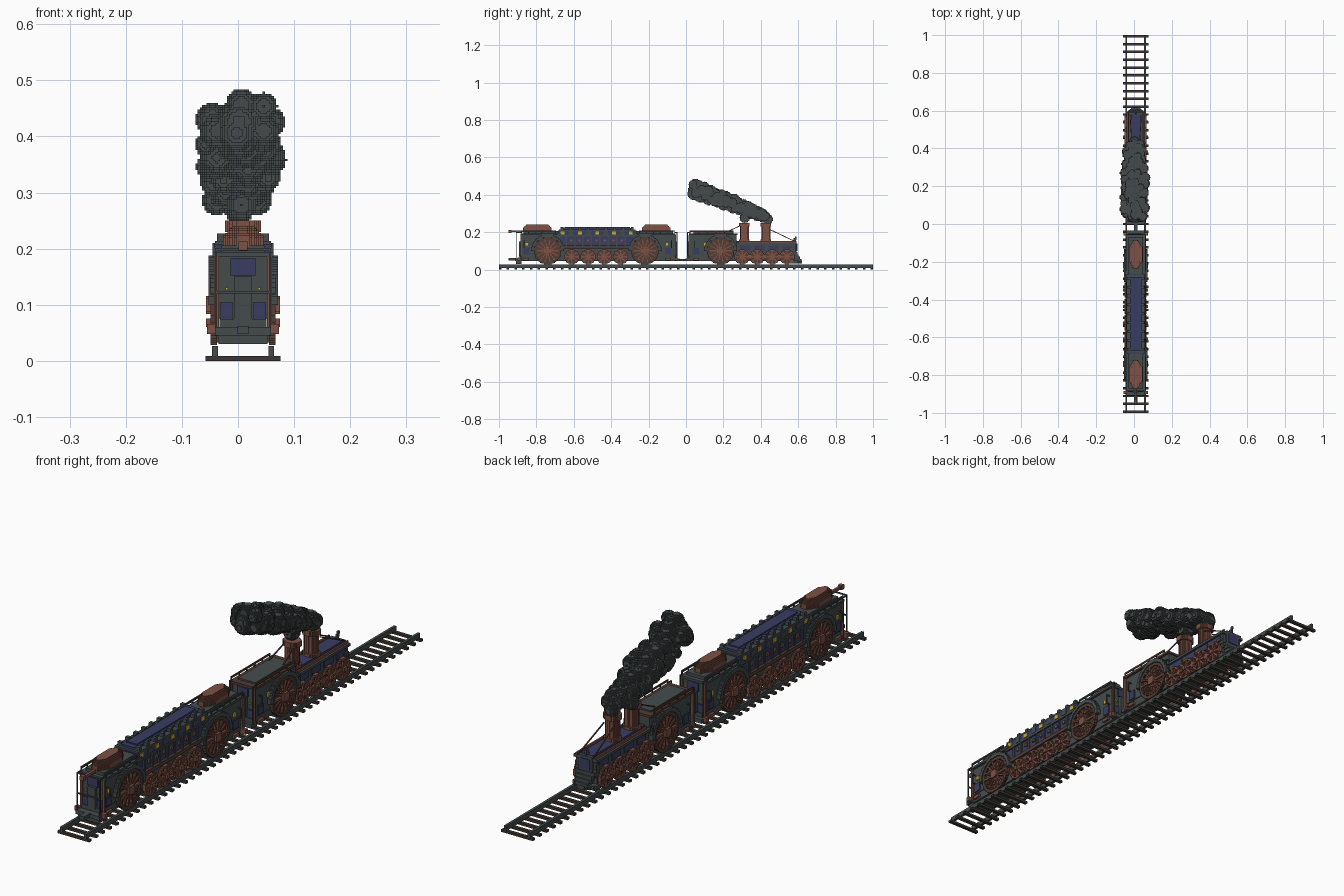
import bpy, bmesh, math, random
from mathutils import Vector

if "Cube" in bpy.data.objects:
    bpy.data.objects.remove(bpy.data.objects["Cube"])

random.seed(11)
XC, S = 0.009, 0.004          # train centre line, voxel size


def material(name, rgb):
    m = bpy.data.materials.new(name)
    m.diffuse_color = (*rgb, 1)
    m.use_nodes = True
    m.node_tree.nodes["Principled BSDF"].inputs["Base Color"].default_value = m.diffuse_color
    return m


GREY = material("iron_grey", (.060, .072, .072))
NAVY = material("navy_blue", (.042, .048, .120))
COPPER = material("copper", (.205, .082, .058))
BROWN = material("dark_brown", (.085, .045, .035))
WOOD = material("sleeper_brown", (.050, .037, .031))
YELLOW = material("window_yellow", (.65, .44, .03))
SMOKE = material("smoke_grey", (.058, .068, .068))


def finish(name, bm, mats):
    me = bpy.data.meshes.new(name)
    bm.to_mesh(me)
    bm.free()
    for m in mats:
        me.materials.append(m)
    ob = bpy.data.objects.new(name, me)
    bpy.context.collection.objects.link(ob)
    return ob


def boxes(name, mat, items, mirror=False):
    """Boxes (x0,x1,y0,y1,z0,z1) about the train centre; mirror repeats them at -x."""
    bm = bmesh.new()
    for x0, x1, y0, y1, z0, z1 in items:
        for sx in ((1, -1) if mirror else (1,)):
            for v in bmesh.ops.create_cube(bm, size=1)["verts"]:
                v.co = (XC + sx * (x0 + x1) / 2 + v.co.x * (x1 - x0),
                        (y0 + y1) / 2 + v.co.y * (y1 - y0), (z0 + z1) / 2 + v.co.z * (z1 - z0))
    return finish(name, bm, [mat])


def bars(name, mat, pairs, t=.004):
    """Thin straight struts between (x,y,z) points."""
    bm = bmesh.new()
    for p, q in pairs:
        p, q = Vector(p), Vector(q)
        d, off = q - p, Vector((XC, 0, 0))
        rot = d.to_track_quat('Z', 'Y')
        for v in bmesh.ops.create_cube(bm, size=1)["verts"]:
            v.co = off + (p + q) / 2 + rot @ Vector((v.co.x * t, v.co.y * t, v.co.z * d.length))
    return finish(name, bm, [mat])


SIDES = {(1, 0, 0): ((1, 0, 0), (1, 1, 0), (1, 1, 1), (1, 0, 1)),
         (-1, 0, 0): ((0, 0, 0), (0, 0, 1), (0, 1, 1), (0, 1, 0)),
         (0, 1, 0): ((0, 1, 0), (0, 1, 1), (1, 1, 1), (1, 1, 0)),
         (0, -1, 0): ((0, 0, 0), (1, 0, 0), (1, 0, 1), (0, 0, 1)),
         (0, 0, 1): ((0, 0, 1), (1, 0, 1), (1, 1, 1), (0, 1, 1)),
         (0, 0, -1): ((0, 0, 0), (0, 1, 0), (1, 1, 0), (1, 0, 0))}


def voxels(name, cells, mats, origin=(0, 0, 0)):
    """Outer skin of a {cell: material index} block model."""
    bm, pts = bmesh.new(), {}
    for (i, j, k), m in cells.items():
        for (a, b, c), quad in SIDES.items():
            if (i + a, j + b, k + c) in cells:
                continue
            vs = []
            for u, v, w in quad:
                key = (i + u, j + v, k + w)
                if key not in pts:
                    pts[key] = bm.verts.new([origin[n] + key[n] * S for n in range(3)])
                vs.append(pts[key])
            bm.faces.new(vs).material_index = m
    return finish(name, bm, mats)


def fill(lo, hi, rule):
    cells = {}
    for i in range(lo[0], hi[0]):
        for j in range(lo[1], hi[1]):
            for k in range(lo[2], hi[2]):
                m = rule(i + .5, j + .5, k + .5)
                if m is not None:
                    cells[i, j, k] = m
    return cells


# track
boxes("sleepers", WOOD, [(-.067, .067, -1 + i * .0414, -.987 + i * .0414, 0, .009) for i in range(49)])
boxes("rails", GREY, [(.045, .055, -1, 1, .009, .027)], True)


# spoked wheels
def wheel_set(name, radius, spokes, z, places, rim):
    n = radius / S

    def rule(i, j, k):
        r, a = math.hypot(j, k), math.atan2(k, j) * spokes / (2 * math.pi)
        if r > n:
            return None
        if r < n * .24:
            return 0
        if r > n * .84:
            return rim if i < 3 else None
        if abs(a - round(a)) * 2 * math.pi / spokes * r < .75:
            return 0 if i < 3 else None
        return 1 if i < 1 else None
    c = int(n) + 1
    first = voxels(name, fill((0, -c, -c), (5, c, c), rule), [COPPER, BROWN])
    mesh = first.data
    bpy.data.objects.remove(first)
    for y in places:
        for side in (1, -1):
            ob = bpy.data.objects.new(name, mesh)
            ob.location = (XC + side * .046, y, z)
            ob.rotation_euler.z = 0 if side > 0 else math.pi
            bpy.context.collection.objects.link(ob)


BIG = (-.74, -.22, .185)
wheel_set("large_wheel", .073, 14, .1, BIG, 1)
wheel_set("small_wheel", .040, 8, .068, (-.61, -.523, -.437, -.35, .30, .38, .46, .54), 0)
boxes("axles", BROWN, [(-.05, .05, y - .006, y + .006, .094, .106) for y in BIG])

# arched fenders over the large wheels
arch = fill((0, -23, 0), (4, 23, 23), lambda i, j, k: 0 if 18.5 < math.hypot(j, k) < 22 else None)
for y in BIG:
    for x in (.046, -.062):
        voxels("wheel_fender", arch, [GREY], (XC + x, y, .1))

# carriage body
ENDS = ((-.88, -.67), (-.28, -.06))
boxes("carriage_frame", GREY, [(-.042, .042, -.89, -.05, .045, .075)])
boxes("carriage_end_bodies", GREY, [(-.045, .045, a, b, .075, .187) for a, b in ENDS])
boxes("carriage_end_roofs", GREY, [(-.054, .054, a - .005, b + .005, .185, .194) for a, b in ENDS])
boxes("carriage_roof_steps", GREY, [(-.038, .038, a + .01, b - .01, .194, .206) for a, b in ENDS])
boxes("carriage_middle", NAVY, [(-.045, .045, -.67, -.28, .118, .178)])
boxes("carriage_lower_sides", GREY, [(-.045, .045, -.67, -.28, .075, .118)])
boxes("carriage_side_trim", BROWN, [(.045, .055, -.66, -.29, .114, .128)], True)
boxes("carriage_side_ribs", GREY, [(.045, .05, -.645 + i * .045, -.637 + i * .045, .128, .176)
                                   for i in range(8)], True)
boxes("carriage_window_band", NAVY, [(-.049, .049, -.685, -.265, .183, .208)])
boxes("carriage_band_edges", GREY, [(-.052, .052, -.685, -.265, .176, .184), (-.05, .05, -.68, -.27, .207, .214)])
boxes("carriage_roof", NAVY, [(-.03, .03, -.67, -.28, .213, .222), (-.022, .022, -.65, -.30, .222, .227)])
boxes("carriage_roof_studs", GREY, [(.03, .046, -.67 + i * .047, -.656 + i * .047, .213, .227)
                                    for i in range(9)], True)
boxes("carriage_windows", YELLOW, [(.049, .052, y - .010, y + .010, .188, .204)
                                   for y in (-.66, -.567, -.475, -.385, -.295)], True)
boxes("carriage_window_frames", GREY, [(.049, .051, y - .012, y + .012, .186, .206)
                                       for y in (-.613, -.521, -.43, -.34)], True)
boxes("carriage_portholes", COPPER, [(.045, .051, -.62 + i * .045, -.608 + i * .045, .150, .162)
                                     for i in range(7)], True)

# copper tanks on the roof
tank = fill((-9, -19, 0), (9, 19, 9), lambda i, j, k:
            0 if abs(i) + max(abs(j) - 9, 0) * .6 + max(k - 4, 0) * .9 < 9
            and max(abs(j) - 14, 0) + max(k - 4, 0) < 6 else None)
for y in (-.795, -.16):
    voxels("copper_tank", tank, [COPPER], (XC, y, .204))
boxes("horn_pipe", COPPER, [(-.005, .005, -.94, -.86, .200, .210), (-.008, .008, -.95, -.934, .197, .213)])

# end walls with door, blue panels and lamps, shared by every wall
WALLS = ((-.88, -1), (-.06, 1), (.02, -1))
for part, mat, x0, x1, z0, z1, d in (("door", GREY, -.016, .016, .07, .15, .012),
                                     ("door_header", NAVY, -.022, .022, .152, .183, .006),
                                     ("left_panel", NAVY, -.040, -.019, .07, .105, .006),
                                     ("right_panel", NAVY, .019, .040, .07, .105, .006),
                                     ("left_lamp", YELLOW, -.031, -.027, .126, .131, .008),
                                     ("right_lamp", YELLOW, .027, .031, .126, .131, .008),
                                     ("left_pillar", COPPER, -.052, -.043, .05, .185, .006),
                                     ("right_pillar", COPPER, .043, .052, .05, .185, .006)):
    boxes("end_wall_" + part, mat, [(x0, x1, min(y, y + s * d), max(y, y + s * d), z0, z1) for y, s in WALLS])

# end platforms, steps and couplers
boxes("end_platforms", GREY, [(-.05, .05, -.915, -.88, .045, .06), (-.05, .05, -.06, -.035, .045, .06),
                              (-.05, .05, -.002, .03, .045, .06), (-.044, .044, -.91, -.88, .03, .045)])
boxes("couplers", GREY, [(-.010, .010, -.95, -.91, .048, .062), (-.010, .010, -.04, .003, .046, .058)])
boxes("buffers", COPPER, [(.046, .064, -.9, -.885, .048, .066), (.046, .064, -.06, -.045, .048, .066)], True)
boxes("platform_posts", GREY, [(.046, .05, y, y + .004, .06, .20) for y in (-.91, -.05, .006)], True)
boxes("platform_rails", GREY, [(-.05, .05, -.91, -.906, z, z + .005) for z in (.120, .196)])
boxes("platform_side_rails", GREY, [(.046, .05, a, b, .196, .20)
                                    for a, b in ((-.91, -.88), (-.06, -.046), (.006, .02))], True)
boxes("side_grab_rails", GREY, [(.058, .062, y, y + .004, .115, .155) for y in (-.868, -.08, .045, .27)] +
      [(.044, .062, y, y + .004, z, z + .004) for y in (-.868, -.08, .045, .27) for z in (.115, .151)], True)
boxes("side_lamps", YELLOW, [(.045, .051, y - .006, y + .006, .128, .143) for y in (-.852, -.102, .102)], True)
boxes("side_blue_panels", NAVY, [(.045, .049, y, y + .03, .08, .115) for y in (-.87, -.11, .04)], True)
boxes("side_copper_steps", COPPER, [(.045, .054, y, y + .03, .05, .062) for y in (-.87, -.11, .04)], True)


# roof railings along the cab and the carriage ends
def railing(name, mat, a, b, z0, z1):
    n = 5
    boxes(name, mat, [(.05, .054, a + (b - a) * i / n, a + (b - a) * i / n + .004, z0, z1) for i in range(n + 1)] +
          [(.05, .054, a, b + .004, z1 - .004, z1), (.05, .054, a, b + .004, (z0 + z1) / 2, (z0 + z1) / 2 + .003)], True)


railing("carriage_railing", GREY, -.88, -.70, .194, .210)
railing("carriage_rear_railing", GREY, -.25, -.065, .194, .210)
railing("cab_railing", BROWN, .02, .25, .194, .208)

# engine body
boxes("engine_frame", GREY, [(-.042, .042, .01, .58, .045, .075)])
boxes("engine_cab", GREY, [(-.045, .045, .02, .27, .075, .187)])
boxes("engine_cab_roof", BROWN, [(-.054, .054, .015, .275, .185, .194)])
boxes("engine_cab_top", GREY, [(-.036, .036, .04, .25, .194, .200)])
boxes("engine_hood_sides", GREY, [(-.042, .042, .27, .585, .075, .138)])
boxes("engine_hood_top", NAVY, [(-.026, .026, .27, .58, .138, .152)])
boxes("engine_hood_panels", NAVY, [(.042, .045, .29 + i * .075, .345 + i * .075, .106, .130) for i in range(4)], True)
boxes("engine_hood_rim", GREY, [(.026, .05, .27, .59, .134, .144)], True)
boxes("engine_hood_rails", COPPER, [(.036, .042, .28, .59, .144, .152)], True)
boxes("engine_nose", GREY, [(-.03, .03, .58, .592, .075, .15), (-.004, .004, .570, .588, .15, .158),
                            (-.004, .004, .576, .590, .158, .168), (-.004, .004, .584, .592, .168, .178)])
boxes("engine_nose_plate", NAVY, [(-.02, .02, .59, .595, .10, .14)])

# cowcatcher in steps, pointed in plan
boxes("cowcatcher", GREY, [(-.05 + .005 * i, .05 - .005 * i, .555, .580 + .0075 * i, .105 - .012 * i, .117 - .012 * i)
                           for i in range(6)] + [(-.05 + .009 * i, .05 - .009 * i, .555, .595 + .006 * i, .033, .048)
                                                 for i in range(5)])


# chimneys with flared tops
def chimney(i, j, k):
    r = 5.6 if 3 < k < 20 else 7
    return 0 if (i / (r * 1.2)) ** 2 + (j / r) ** 2 < 1 else None


stack = fill((-9, -8, 0), (9, 8, 25), chimney)
for y in (.312, .427):
    voxels("chimney", stack, [COPPER], (XC, y, .15))
bars("chimney_stays", BROWN, [((s * .022, a, b), (s * .03, c, d)) for s in (1, -1)
                              for a, b, c, d in ((.447, .215, .58, .152), (.29, .235, .215, .20))])

# smoke trail of rounded puffs, drifting back and widening
puffs = [(0, .435, .268, .026), (.005, .312, .275, .028), (.03, .4, .285, .026), (-.04, .38, .285, .026)]
for n in range(64):
    t = n / 63
    y, z = .42 - .385 * t, .285 + .147 * t
    wide = .05 + .031 * min(1, t * 3)
    high = .038 + .020 * min(1, t * 1.8)
    r = random.uniform(.018, .034)
    a = n * 2.4 + random.uniform(-.5, .5)
    d = random.uniform(.85, 1.08)
    puffs.append(((wide - r) * math.cos(a) * d, y, z + (high - r) * math.sin(a) * d, r))
    if n % 4 == 0:
        puffs.append((0, y, z, high * .72))
cloud = {}
for x, y, z, r in puffs:
    c, n = [round(q / S) for q in (x, y, z)], int(r / S) + 1
    cloud.update({(c[0] + i, c[1] + j, c[2] + k): 0 for i in range(-n, n + 1) for j in range(-n, n + 1)
                  for k in range(-n, n + 1) if i * i + j * j + k * k <= (r / S) ** 2})
voxels("smoke_trail", cloud, [SMOKE])
